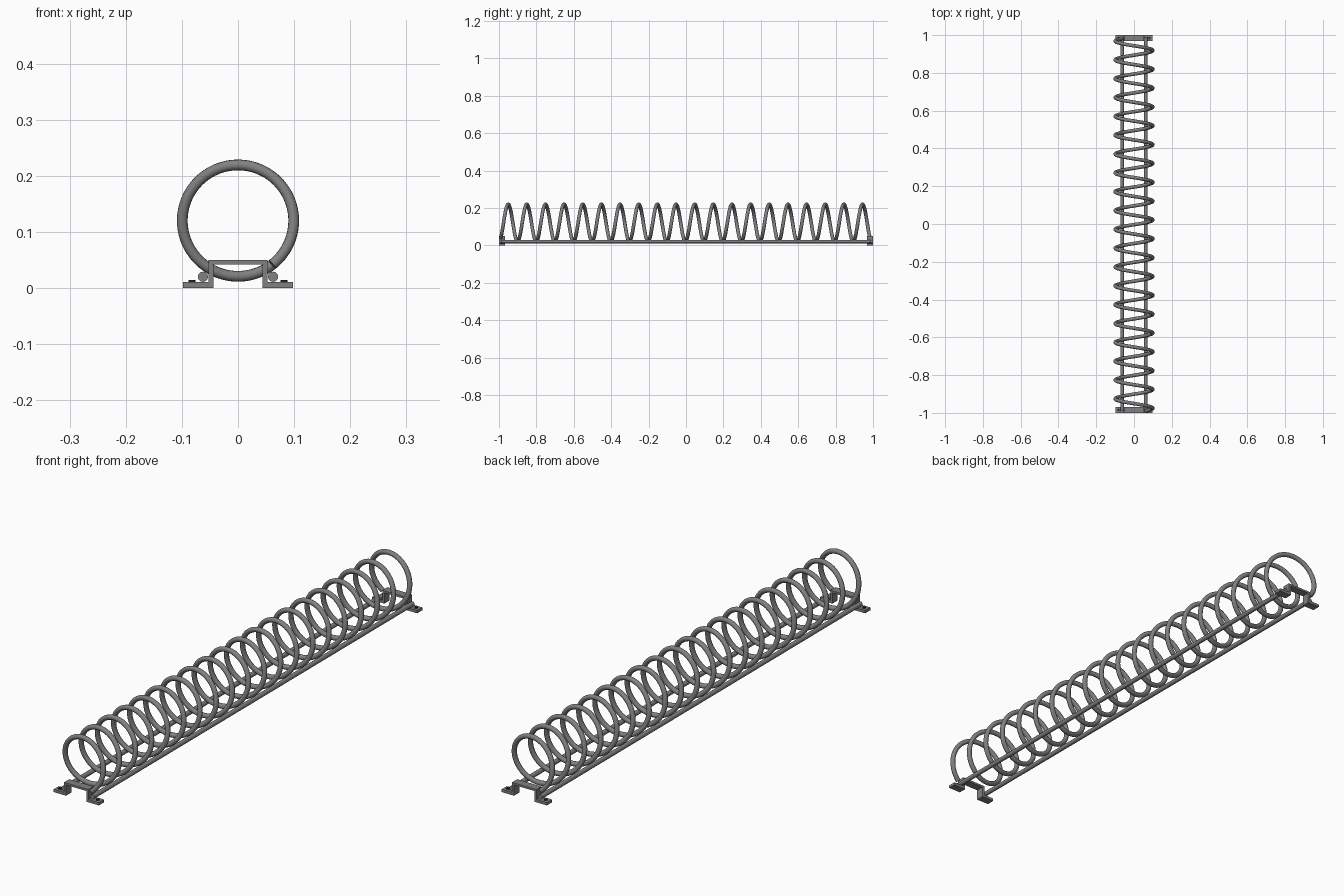
import bpy, bmesh, math

if "Cube" in bpy.data.objects:
    bpy.data.objects.remove(bpy.data.objects["Cube"])

COIL_Z, COIL_R, WIRE_R = 0.12, 0.0993, 0.0095
ROD_X, ROD_Z, ROD_R = 0.0625, 0.020, 0.009
BRACKET_Y, BRACKET_W = 0.984, 0.032


def material(name, value):
    mat = bpy.data.materials.new(name)
    mat.diffuse_color = (value, value, value, 1)
    mat.use_nodes = True
    mat.node_tree.nodes["Principled BSDF"].inputs["Base Color"].default_value = mat.diffuse_color
    return mat


steel = material("dark_steel", 0.22)
dark = material("dark_bolt", 0.02)


def smooth(obj):
    bpy.ops.object.select_all(action='DESELECT')
    obj.select_set(True)
    bpy.context.view_layer.objects.active = obj
    bpy.ops.object.shade_smooth_by_angle(angle=math.radians(35))


def cylinder(name, radius, depth, loc, mat, rot=(0, 0, 0), sides=24):
    bpy.ops.mesh.primitive_cylinder_add(vertices=sides, radius=radius, depth=depth,
                                        location=loc, rotation=rot)
    obj = bpy.context.object
    obj.name = name
    obj.data.materials.append(mat)
    smooth(obj)


# Coil: runs from the right-hand rod at the front to the left-hand rod at the back
curve = bpy.data.curves.new("coil", 'CURVE')
curve.dimensions = '3D'
curve.bevel_depth = WIRE_R
curve.bevel_resolution = 6
curve.use_fill_caps = True
curve.materials.append(steel)
start, end = math.radians(-52), math.radians(232 + 19 * 360)
count = 20 * 56
spline = curve.splines.new('POLY')
spline.points.add(count)
for i, p in enumerate(spline.points):
    t = i / count
    a = start + (end - start) * t
    p.co = (COIL_R * math.cos(a), -0.990 + 1.973 * t, COIL_Z + COIL_R * math.sin(a), 1)
coil = bpy.data.objects.new("coil", curve)
bpy.context.collection.objects.link(coil)
coil.select_set(True)
bpy.context.view_layer.objects.active = coil
bpy.ops.object.convert(target='MESH')
smooth(bpy.context.object)

# Base rods
for side, label in ((-1, "left"), (1, "right")):
    cylinder(label + "_rod", ROD_R, 1.98, (side * ROD_X, 0, ROD_Z), steel, (math.pi / 2, 0, 0))

# Hat-shaped end brackets with bolts
outer = [(0.098, 0.002), (0.098, 0.011), (0.053, 0.011), (0.053, 0.05)]
outer[0] = (0.098, 0)
inner = [(0.044, 0.042), (0.044, 0)]
profile = (outer + [(-x, z) for x, z in outer[::-1]]
           + [(-x, z) for x, z in inner[::-1]] + inner)

for sy, end_name in ((-1, "front"), (1, "back")):
    bm = bmesh.new()
    y0 = sy * BRACKET_Y - BRACKET_W / 2
    face = bm.faces.new([bm.verts.new((x, y0, z)) for x, z in profile])
    ext = bmesh.ops.extrude_face_region(bm, geom=[face], use_keep_orig=True)
    moved = [v for v in ext["geom"] if isinstance(v, bmesh.types.BMVert)]
    bmesh.ops.translate(bm, verts=moved, vec=(0, BRACKET_W, 0))
    bmesh.ops.recalc_face_normals(bm, faces=bm.faces)
    mesh = bpy.data.meshes.new(end_name + "_bracket")
    bm.to_mesh(mesh)
    bm.free()
    mesh.materials.append(steel)
    bpy.context.collection.objects.link(bpy.data.objects.new(end_name + "_bracket", mesh))
    for sx, label in ((-1, "left"), (1, "right")):
        cylinder(f"{end_name}_{label}_bolt", 0.0065, 0.006,
                 (sx * 0.082, sy * BRACKET_Y, 0.0115), dark, sides=16)
